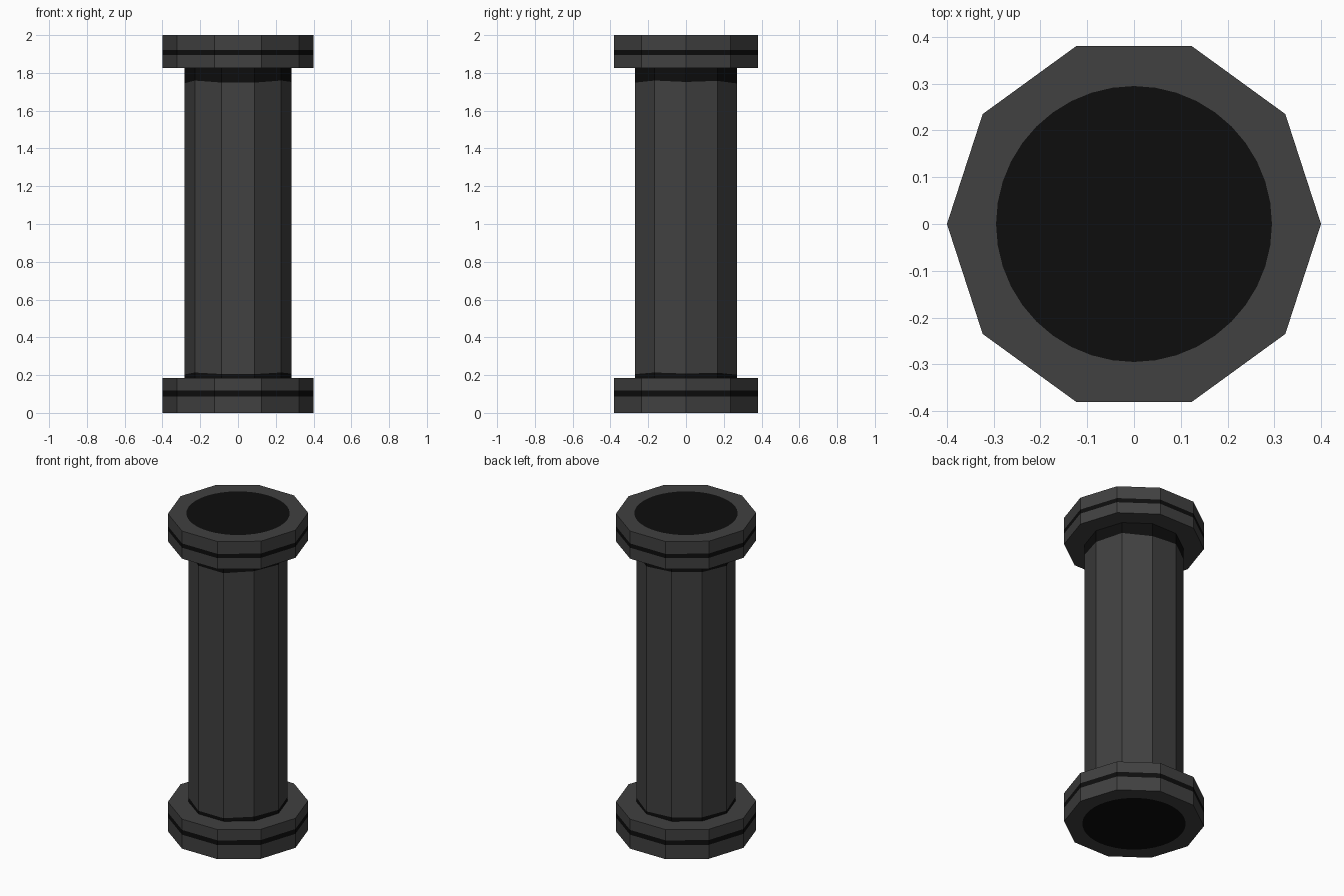
import bpy, bmesh, math

if "Cube" in bpy.data.objects:
    bpy.data.objects.remove(bpy.data.objects["Cube"])

SIDES, SUB = 10, 4          # decagon body, painted discs have SIDES * SUB points
R_FLANGE, R_SHAFT, R_DISC = 0.4, 0.283, 0.295


def material(name, v):
    m = bpy.data.materials.new(name)
    m.diffuse_color = (v, v, v, 1)
    m.use_nodes = True
    m.node_tree.nodes["Principled BSDF"].inputs["Base Color"].default_value = m.diffuse_color
    return m


MATS = [material("dark grey metal", 0.052), material("black", 0.004)]


def ring(bm, r, z, n=SIDES, wave=0.0):
    # wave lets the painted edge wander a little up and down the flat sides
    return [bm.verts.new((r * math.cos(2 * math.pi * i / n),
                          r * math.sin(2 * math.pi * i / n),
                          z + wave * math.sin(i * 2.3))) for i in range(n)]


def bridge(bm, a, b, mat):
    n = len(a)
    for i in range(n):
        j = (i + 1) % n
        bm.faces.new((a[i], a[j], b[j], b[i])).material_index = mat


def finish(bm, name):
    bmesh.ops.recalc_face_normals(bm, faces=bm.faces)
    me = bpy.data.meshes.new(name)
    bm.to_mesh(me)
    bm.free()
    for m in MATS:
        me.materials.append(m)
    bpy.context.collection.objects.link(bpy.data.objects.new(name, me))


def flange(name, z_out, band_a, band_b, z_in):
    bm = bmesh.new()
    rings = [ring(bm, R_FLANGE, z) for z in (z_out, band_a, band_b, z_in)]
    rings.append(ring(bm, R_SHAFT, z_in))
    # side wall with black groove stripe, then the shoulder to the shaft
    for k, mat in enumerate((0, 1, 0, 0)):
        bridge(bm, rings[k], rings[k + 1], mat)
    # outer end: grey rim around a flat black disc
    outer, n = rings[0], SIDES * SUB
    disc = ring(bm, R_DISC, z_out, n)
    bm.faces.new(disc).material_index = 1
    for k in range(SIDES):
        a, b = outer[k], outer[(k + 1) % SIDES]
        pts = [disc[(k * SUB + s) % n] for s in range(SUB + 1)]
        for s in range(SUB):
            corner = a if s < SUB // 2 else b
            bm.faces.new((corner, pts[s + 1], pts[s]))
        bm.faces.new((a, b, pts[SUB // 2]))
    finish(bm, name)


flange("bottom_flange", 0.0, 0.088, 0.118, 0.186)
flange("top_flange", 2.0, 1.922, 1.895, 1.826)

# shaft with dark stained ends
bm = bmesh.new()
levels = [ring(bm, R_SHAFT, 0.186), ring(bm, R_SHAFT, 0.208, wave=0.006),
          ring(bm, R_SHAFT, 1.752, wave=0.008), ring(bm, R_SHAFT, 1.826)]
for k, mat in enumerate((1, 0, 1)):
    bridge(bm, levels[k], levels[k + 1], mat)
finish(bm, "shaft")
